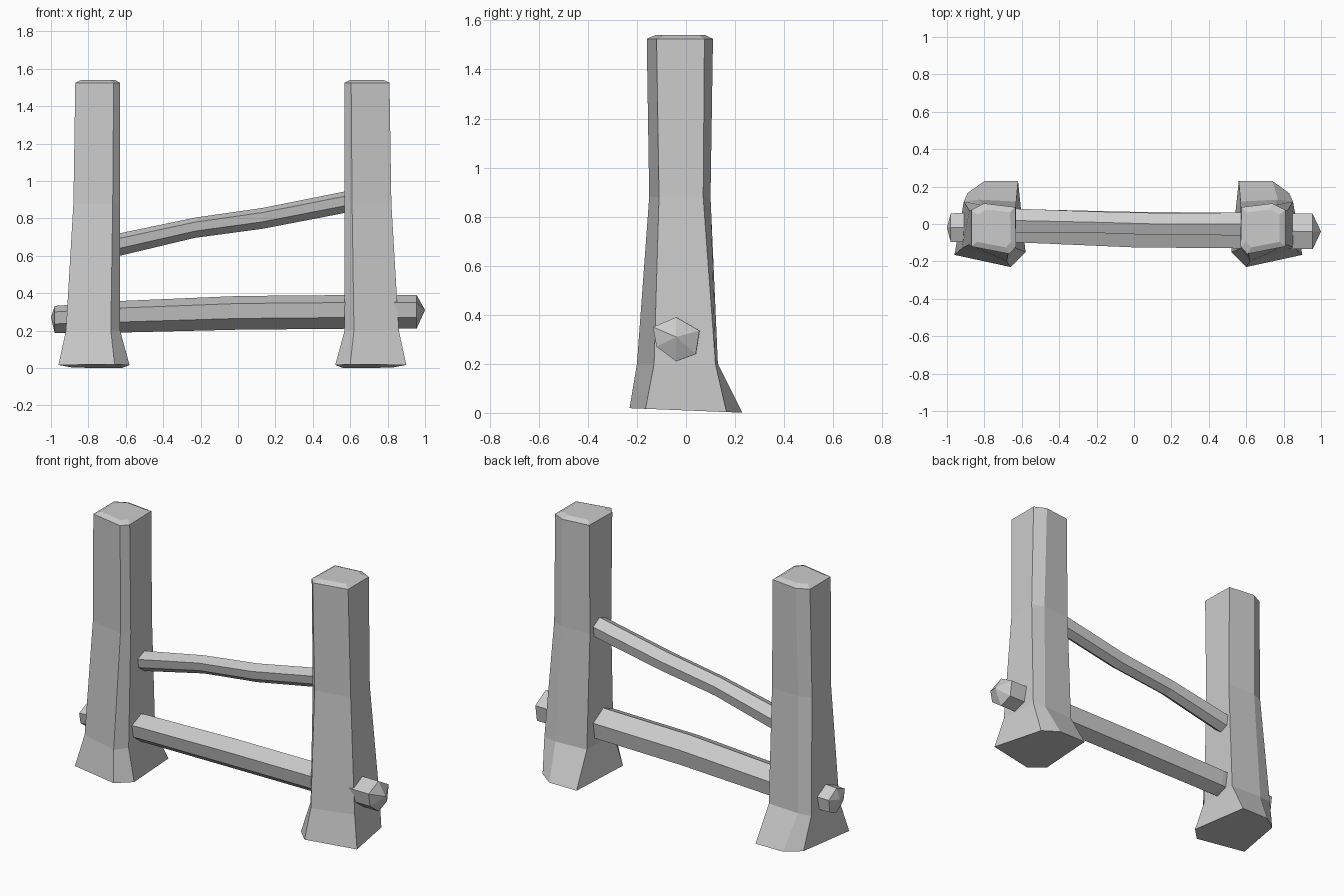
import bpy
import bmesh
from mathutils import Vector

default_cube = bpy.data.objects.get("Cube")
if default_cube:
    bpy.data.objects.remove(default_cube, do_unlink=True)

# One plain grey for the whole fence
grey = bpy.data.materials.new("plain_grey")
grey.use_nodes = True
colour = (0.6, 0.6, 0.6, 1.0)
grey.diffuse_color = colour
grey.node_tree.nodes["Principled BSDF"].inputs["Base Color"].default_value = colour


def loft(name, rings, start_tip=None, end_tip=None):
    """Skin a list of equal rings; close each end with a point or a flat face."""
    bm = bmesh.new()
    loops = [[bm.verts.new(p) for p in ring] for ring in rings]
    count = len(loops[0])
    for low, high in zip(loops, loops[1:]):
        for i in range(count):
            j = (i + 1) % count
            bm.faces.new((low[i], low[j], high[j], high[i]))
    for loop, tip in ((loops[0], start_tip), (loops[-1], end_tip)):
        if tip:
            apex = bm.verts.new(tip)
            for i in range(count):
                bm.faces.new((loop[i], loop[(i + 1) % count], apex))
        else:
            bm.faces.new(loop)
    bmesh.ops.recalc_face_normals(bm, faces=bm.faces)
    mesh = bpy.data.meshes.new(name)
    bm.to_mesh(mesh)
    bm.free()
    mesh.materials.append(grey)
    obj = bpy.data.objects.new(name, mesh)
    bpy.context.collection.objects.link(obj)
    return obj


# Post outlines from the ground up: height, then six corners
# (inner front, front, outer front, outer back, back, inner back)
post_sections = [
    (0.01, [(0.52, -0.15), (0.60, -0.23), (0.90, -0.165),
            (0.83, 0.165), (0.74, 0.23), (0.56, 0.23)]),
    (0.20, [(0.57, -0.13), (0.62, -0.20), (0.86, -0.13),
            (0.85, 0.12), (0.77, 0.13), (0.57, 0.12)]),
    (0.88, [(0.57, -0.11), (0.61, -0.15), (0.82, -0.11),
            (0.82, 0.07), (0.75, 0.10), (0.57, 0.09)]),
    (1.525, [(0.57, -0.12), (0.605, -0.16), (0.81, -0.12),
             (0.81, 0.075), (0.74, 0.11), (0.575, 0.09)]),
]
post_rings = []
for level, corners in post_sections:
    tilt = 0.04 if level < 0.1 else 0.0
    post_rings.append([Vector((x, y, level - tilt * y)) for x, y in corners])

# Slightly domed top
centre = sum(post_rings[-1], Vector()) / len(post_rings[-1])
cap = [centre.lerp(p, 0.75) + Vector((0, 0, 0.015)) for p in post_rings[-1]]
post_rings.append(cap)

loft("left_post", post_rings)
loft("right_post", [[(-p.x - 0.06, p.y, p.z) for p in ring] for ring in post_rings])

# Six-sided log section shared by both rails (y, z)
log_section = [(0, 0.09), (0.095, 0.035), (0.08, -0.06),
               (0, -0.09), (-0.08, -0.03), (-0.095, 0.05)]


def rail(name, stations, tips):
    """Stations are x, y, z and section scale along the log."""
    rings = [[(x, y + s * dy, z + s * dz) for dy, dz in log_section]
             for x, y, z, s in stations]
    return loft(name, rings, *tips)


rail("lower_rail",
     [(-0.98, -0.02, 0.26, 0.8), (-0.6, -0.01, 0.275, 0.94),
      (0.0, -0.03, 0.295, 1.0), (0.57, -0.035, 0.30, 1.0),
      (0.955, -0.04, 0.30, 1.0)],
     [(-1.0, -0.02, 0.27), (1.0, -0.04, 0.31)])

rail("upper_rail",
     [(-0.7, 0.02, 0.645, 0.68), (-0.23, 0.01, 0.75, 0.6),
      (0.13, 0.0, 0.80, 0.62), (0.64, 0.0, 0.90, 0.64)],
     [(-0.72, 0.02, 0.64), (0.66, 0.0, 0.90)])
